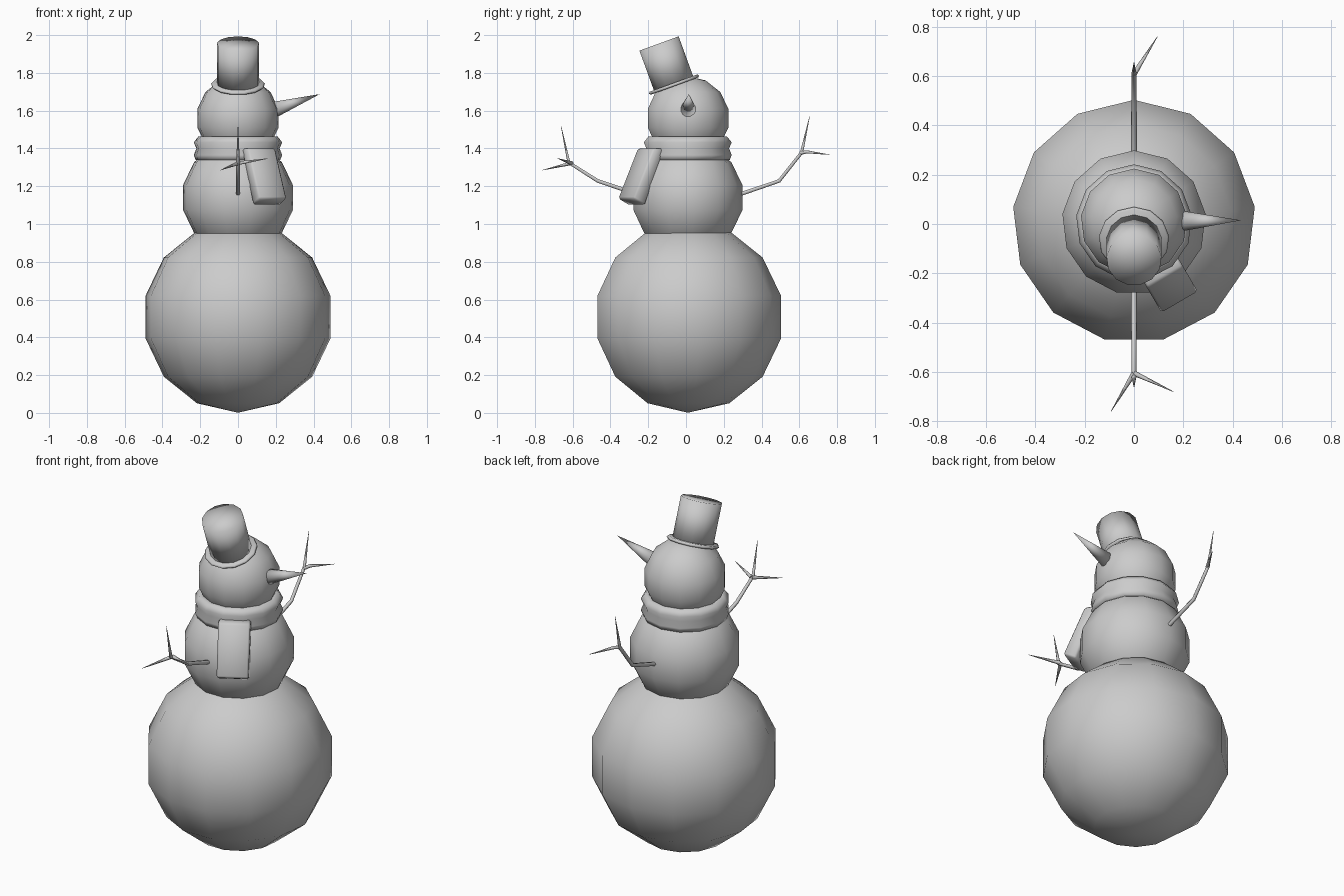
import bpy, bmesh
from math import sin, cos, pi, radians
from mathutils import Matrix, Vector

if "Cube" in bpy.data.objects:
    bpy.data.objects.remove(bpy.data.objects["Cube"])

SIDES = 13


def finish(name, bm):
    bmesh.ops.remove_doubles(bm, verts=bm.verts, dist=1e-5)
    bmesh.ops.recalc_face_normals(bm, faces=bm.faces)
    for f in bm.faces:
        f.smooth = True
    me = bpy.data.meshes.new(name)
    bm.to_mesh(me)
    bm.free()
    ob = bpy.data.objects.new(name, me)
    bpy.context.collection.objects.link(ob)
    return ob


def lathe(name, profile, matrix, closed=False):
    """Revolve (radius, z) points, one corner facing +y."""
    bm = bmesh.new()
    rings = []
    for r, z in profile:
        n = SIDES if r > 0 else 1
        rings.append([bm.verts.new((r * sin(2 * pi * i / SIDES), r * cos(2 * pi * i / SIDES), z))
                      for i in range(n)])
    pairs = list(zip(rings, rings[1:]))
    if closed:
        pairs.append((rings[-1], rings[0]))
    for a, b in pairs:
        for i in range(SIDES):
            j = (i + 1) % SIDES
            quad = [a[i % len(a)], a[j % len(a)], b[j % len(b)], b[i % len(b)]]
            bm.faces.new(list(dict.fromkeys(quad)))
    bm.transform(matrix)
    return finish(name, bm)


def ball(name, r, y, z, rings=7):
    prof = [(0, -r)]
    prof += [(r * sin(pi * k / rings), -r * cos(pi * k / rings)) for k in range(1, rings)]
    prof += [(0, r)]
    return lathe(name, prof, Matrix.Translation((0, y, z)))


def branch(name, paths):
    """Tapered twigs; each path is a list of (x, y, z, radius)."""
    cu = bpy.data.curves.new(name, 'CURVE')
    cu.dimensions = '3D'
    cu.bevel_depth = 1.0
    cu.bevel_resolution = 1
    cu.use_fill_caps = True
    for path in paths:
        sp = cu.splines.new('POLY')
        sp.points.add(len(path) - 1)
        for p, (x, y, z, r) in zip(sp.points, path):
            p.co = (x, y, z, 1)
            p.radius = r
    ob = bpy.data.objects.new(name, cu)
    bpy.context.collection.objects.link(ob)


# snow balls
ball("lower_body", 0.506, 0.01, 0.507)
ball("upper_body", 0.300, 0.006, 1.14)
ball("head", 0.222, 0.008, 1.56)

# nose pointing to +x
base, tip = Vector((0.19, 0.012, 1.604)), Vector((0.434, 0.015, 1.688))
axis = tip - base
lathe("nose", [(0, 0), (0.043, 0), (0, axis.length)],
      Matrix.Translation(base) @ axis.to_track_quat('Z', 'Y').to_matrix().to_4x4())

# tilted hat
tilt = Matrix.Translation((0, -0.065, 1.737)) @ Matrix.Rotation(radians(20), 4, 'X')
lathe("hat_crown", [(0, 0), (0.112, 0), (0.112, 0.232), (0, 0.232)], tilt)
lathe("hat_brim", [(0, -0.008), (0.136, -0.008), (0.143, 0), (0.136, 0.009), (0, 0.009)], tilt)

# scarf wrap with two bulges
lathe("scarf_wrap", [(0.17, 1.46), (0.212, 1.462), (0.236, 1.432), (0.222, 1.400),
                     (0.236, 1.365), (0.225, 1.338), (0.17, 1.335)],
      Matrix.Translation((0, 0.006, 0)), closed=True)

# hanging scarf end: side profile (outward, z) swept across its width
out, side = Vector((0.505, -0.863, 0)), Vector((0.863, 0.505, 0))
bm = bmesh.new()
ends = [[bm.verts.new(out * d + side * s * 0.085 + Vector((0, 0, z)))
         for d, z in ((0.18, 1.40), (0.25, 1.40), (0.37, 1.135), (0.30, 1.098))]
        for s in (-1, 1)]
for e in ends:
    bm.faces.new(e)
for i in range(4):
    j = (i + 1) % 4
    bm.faces.new((ends[0][i], ends[0][j], ends[1][j], ends[1][i]))
bmesh.ops.bevel(bm, geom=bm.edges[:], offset=0.01, segments=1, affect='EDGES')
finish("scarf_end", bm)

# stick arms
branch("back_arm", [
    [(0, 0.25, 1.145, 0.012), (0, 0.493, 1.228, 0.011), (0, 0.612, 1.378, 0.010),
     (0, 0.655, 1.573, 0.001)],
    [(0, 0.605, 1.375, 0.010), (0.02, 0.64, 1.382, 0.009), (0.095, 0.76, 1.367, 0.001)],
])
branch("front_arm", [
    [(0, -0.25, 1.155, 0.012), (0, -0.467, 1.228, 0.011), (0, -0.62, 1.325, 0.010),
     (0, -0.662, 1.52, 0.001)],
    [(0, -0.605, 1.322, 0.011), (-0.093, -0.76, 1.285, 0.001)],
    [(0, -0.605, 1.322, 0.011), (0.16, -0.68, 1.347, 0.001)],
])
